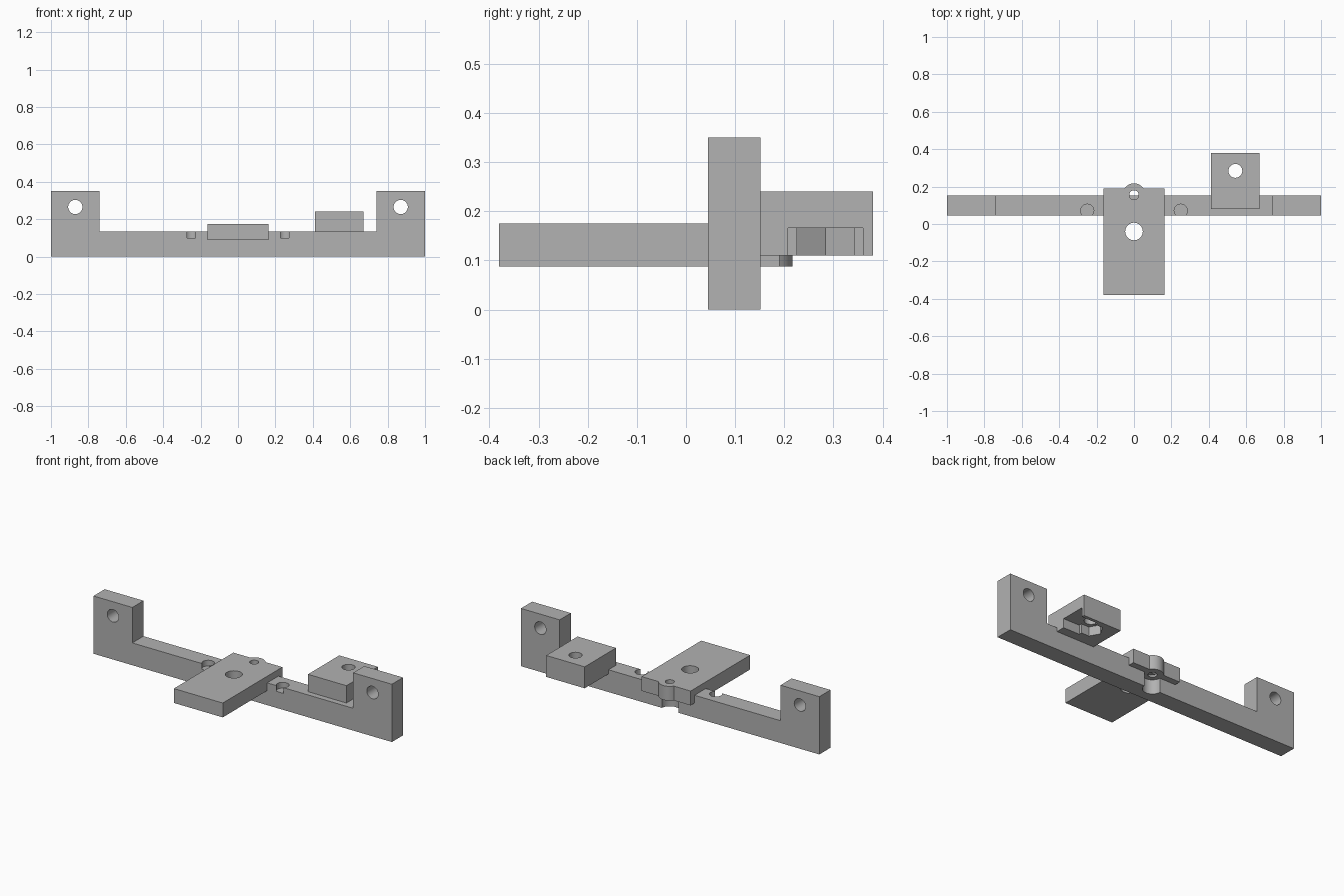
import bpy
import bmesh
from math import sin, cos, pi, radians, asin
from mathutils import Vector

default = bpy.data.objects.get("Cube")
if default:
    bpy.data.objects.remove(default, do_unlink=True)

grey = bpy.data.materials.new("plain grey")
grey.use_nodes = True
grey.diffuse_color = (0.445, 0.445, 0.445, 1)
grey.node_tree.nodes["Principled BSDF"].inputs["Base Color"].default_value = grey.diffuse_color


def arc(cx, cy, r, start=0.0, end=2 * pi, n=40, closed=True):
    """Points on an arc; a closed one leaves out the repeated last point."""
    count = n if closed else n + 1
    return [(cx + r * cos(start + (end - start) * i / n),
             cy + r * sin(start + (end - start) * i / n)) for i in range(count)]


def rect(x0, x1, y0, y1):
    return [(x0, y0), (x1, y0), (x1, y1), (x0, y1)]


def prism(name, outline, low, high, axis="Z"):
    """Extrude an outline along Z (outline in x, y) or Y (outline in x, z)."""
    bm = bmesh.new()
    place = (lambda a, b: Vector((a, b, low))) if axis == "Z" else (lambda a, b: Vector((a, low, b)))
    face = bm.faces.new([bm.verts.new(place(a, b)) for a, b in outline])
    new = bmesh.ops.extrude_face_region(bm, geom=[face])["geom"]
    step = Vector((0, 0, high - low)) if axis == "Z" else Vector((0, high - low, 0))
    bmesh.ops.translate(bm, vec=step, verts=[v for v in new if isinstance(v, bmesh.types.BMVert)])
    bmesh.ops.recalc_face_normals(bm, faces=bm.faces)
    mesh = bpy.data.meshes.new(name)
    bm.to_mesh(mesh)
    bm.free()
    mesh.materials.append(grey)
    obj = bpy.data.objects.new(name, mesh)
    bpy.context.collection.objects.link(obj)
    return obj


def cut(part, cutters):
    """Subtract the cutters, apply the result and round the bores' shading."""
    for cutter in cutters:
        cutter.hide_render = True
        mod = part.modifiers.new("cut", "BOOLEAN")
        mod.operation = "DIFFERENCE"
        mod.solver = "EXACT"
        mod.object = cutter
    graph = bpy.context.evaluated_depsgraph_get()
    result = bpy.data.meshes.new_from_object(part.evaluated_get(graph))
    part.modifiers.clear()
    part.data = result
    for cutter in cutters:
        bpy.data.objects.remove(cutter, do_unlink=True)
    bpy.ops.object.select_all(action="DESELECT")
    part.select_set(True)
    bpy.context.view_layer.objects.active = part
    bpy.ops.object.shade_smooth_by_angle(angle=radians(30))


# Long bar with raised ends
bar_top, end_top, end_x = 0.135, 0.35, 0.74
half = [(1, 0), (1, end_top), (end_x, end_top), (end_x, bar_top)]
bar = prism("mounting_bar", half + [(-x, z) for x, z in reversed(half)], 0.045, 0.152, "Y")

# Screw holes, front pockets and the round channel in the back of the bar
cutters = [prism("channel_cutter", arc(0, 0.155, 0.055), -0.1, 0.1)]
for side in (-1, 1):
    cutters.append(prism("end_hole_cutter", arc(side * 0.87, 0.265, 0.038), -0.1, 0.3, "Y"))
    cutters.append(prism("pocket_cutter", arc(side * 0.25, 0.071, 0.035), 0.1, 0.3))
cut(bar, cutters)

# Central plate with a rounded bulge on its back edge
px, back, boss_y, boss_r = 0.164, 0.19, 0.155, 0.062
tilt = asin((back - boss_y) / boss_r)
outline = [(-px, -0.38), (px, -0.38), (px, back)]
outline += arc(0, boss_y, boss_r, tilt, pi - tilt, 16, closed=False)
outline.append((-px, back))
plate = prism("centre_plate", outline, 0.088, 0.175)
cut(plate, [prism("large_hole_cutter", arc(0, -0.04, 0.047), 0, 0.3),
            prism("small_hole_cutter", arc(0, boss_y, 0.025), 0, 0.3)])

# Side block with a bolt hole and a nut slot open below and to the side
nx, ny = 0.542, 0.284
block = prism("nut_block", rect(0.413, 0.671, 0.08, 0.38), 0.11, 0.24)
cut(block, [prism("bolt_hole_cutter", arc(nx, ny, 0.037), 0, 0.3),
            prism("nut_cutter", arc(nx, ny, 0.067, n=6), 0.05, 0.166),
            prism("slot_cutter", rect(0.56, 0.75, ny - 0.0765, ny + 0.0765), 0.04, 0.166)])
